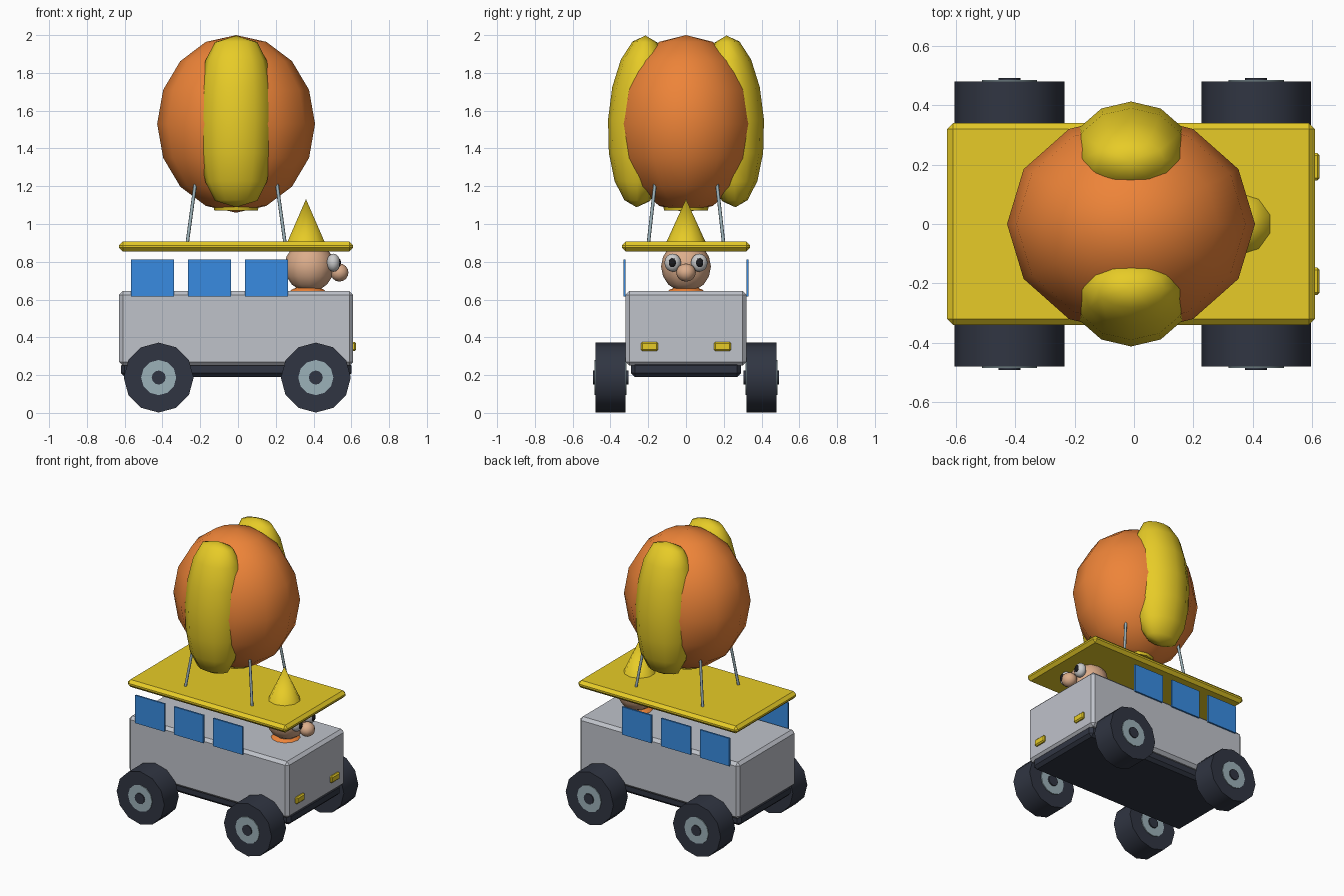
import bpy, bmesh, math
from mathutils import Vector, Matrix

if "Cube" in bpy.data.objects:
    bpy.data.objects.remove(bpy.data.objects["Cube"])


def mat(name, rgb):
    m = bpy.data.materials.new(name)
    m.diffuse_color = (*rgb, 1)
    m.use_nodes = True
    m.node_tree.nodes["Principled BSDF"].inputs["Base Color"].default_value = m.diffuse_color
    return m


ORANGE = mat("orange", (0.85, 0.23, 0.04))
YELLOW = mat("yellow", (0.80, 0.60, 0.02))
DARK = mat("dark", (0.03, 0.036, 0.055))
BLUE = mat("blue", (0.04, 0.26, 0.75))
STEEL = mat("steel", (0.33, 0.44, 0.48))
SILVER = mat("silver", (0.52, 0.54, 0.59))
SKIN = mat("skin", (0.72, 0.42, 0.26))
WHITE = mat("white", (0.85, 0.85, 0.85))
BLACK = mat("black", (0.01, 0.01, 0.012))


def finish(bm, name, material, angle=None):
    bmesh.ops.recalc_face_normals(bm, faces=bm.faces)
    me = bpy.data.meshes.new(name)
    bm.to_mesh(me)
    bm.free()
    me.materials.append(material)
    ob = bpy.data.objects.new(name, me)
    bpy.context.collection.objects.link(ob)
    if angle:
        bpy.ops.object.select_all(action='DESELECT')
        ob.select_set(True)
        bpy.context.view_layer.objects.active = ob
        bpy.ops.object.shade_smooth_by_angle(angle=math.radians(angle))
    return ob


def box(name, lo, hi, material, bevel=0.0):
    lo, hi = Vector(lo), Vector(hi)
    bm = bmesh.new()
    bmesh.ops.create_cube(bm, size=1, matrix=Matrix.Translation((lo + hi) / 2)
                          @ Matrix.Diagonal((*(hi - lo), 1)))
    if bevel:
        bmesh.ops.bevel(bm, geom=bm.edges[:], offset=bevel, segments=1,
                        affect='EDGES', profile=0.5)
    return finish(bm, name, material)


def ellipsoid(name, centre, radii, material, seg=12, rings=8, fullness=0.0, tilt=0.0):
    # fullness widens x toward the poles; tilt leans about x
    bm = bmesh.new()
    bmesh.ops.create_uvsphere(bm, u_segments=seg, v_segments=rings, radius=1)
    for v in bm.verts:
        r = math.hypot(v.co.x, v.co.y)
        if fullness and r > 0.01:
            v.co.x *= r ** -fullness
    bm.transform(Matrix.Translation(centre) @ Matrix.Rotation(tilt, 4, 'X')
                 @ Matrix.Diagonal((*radii, 1)))
    return finish(bm, name, material, 60)


def rod(name, a, b, r1, r2, material, seg=12):
    a, b = Vector(a), Vector(b)
    bm = bmesh.new()
    bmesh.ops.create_cone(bm, cap_ends=True, segments=seg, radius1=r1, radius2=r2,
                          depth=(b - a).length)
    rot = Vector((0, 0, 1)).rotation_difference(b - a).to_matrix().to_4x4()
    bm.transform(Matrix.Translation((a + b) / 2) @ rot)
    return finish(bm, name, material, 50)


# Bus body, chassis and roof
box("bus_body", (-0.63, -0.32, 0.25), (0.61, 0.32, 0.645), SILVER, 0.02)
box("chassis", (-0.62, -0.29, 0.19), (0.60, 0.29, 0.27), DARK, 0.02)
box("roof", (-0.63, -0.34, 0.855), (0.61, 0.34, 0.907), YELLOW, 0.02)

for s, side in ((-1, "front"), (1, "back")):
    # Window panes
    for i, x in enumerate((-0.453, -0.152, 0.152)):
        box(f"window_{side}_{i + 1}", (x - 0.114, s * 0.325 - 0.006, 0.617),
            (x + 0.114, s * 0.325 + 0.006, 0.812), BLUE)
    # Wheels: tyre, rim and hub
    for x, end in ((-0.42, "rear"), (0.412, "lead")):
        for part, y0, y1, r, m in (("tyre", 0.32, 0.48, 0.185, DARK),
                                   ("rim", 0.314, 0.485, 0.093, STEEL),
                                   ("hub", 0.305, 0.492, 0.037, DARK)):
            rod(f"{part}_{side}_{end}", (x, s * y0, 0.187), (x, s * y1, 0.187), r, r, m)
    # Headlights
    box(f"headlight_{side}", (0.60, s * 0.193 - 0.046, 0.328),
        (0.626, s * 0.193 + 0.046, 0.376), YELLOW, 0.008)
    # Balloon side panels and ropes
    ellipsoid(f"balloon_panel_{side}", (-0.01, s * 0.238, 1.543), (0.2, 0.175, 0.455),
              YELLOW, fullness=0.4, tilt=s * math.radians(3))
    for t, end in ((-1, "rear"), (1, "lead")):
        rod(f"rope_{side}_{end}", (-0.01 + t * 0.26, s * 0.2, 0.89),
            (-0.01 + t * 0.215, s * 0.163, 1.22), 0.009, 0.009, STEEL, 8)
    # Eyes and pupils
    ellipsoid(f"eye_{side}", (0.505, s * 0.07, 0.795), (0.036, 0.044, 0.048), WHITE, 12, 8)
    ellipsoid(f"pupil_{side}", (0.53, s * 0.072, 0.795), (0.016, 0.022, 0.026), BLACK, 10, 6)

# Balloon envelope and its base ring
ellipsoid("balloon", (-0.01, 0, 1.53), (0.418, 0.37, 0.47), ORANGE)
rod("balloon_base", (-0.01, 0, 1.072), (-0.01, 0, 1.092), 0.115, 0.12, YELLOW)

# Driver
ellipsoid("driver_torso", (0.37, 0, 0.60), (0.12, 0.12, 0.075), ORANGE, 12, 8)
ellipsoid("driver_head", (0.378, 0, 0.775), (0.132, 0.132, 0.135), SKIN, 12, 8)
ellipsoid("driver_nose", (0.537, 0, 0.743), (0.05, 0.052, 0.048), SKIN, 10, 8)
rod("driver_hat", (0.36, 0, 0.88), (0.36, 0, 1.132), 0.115, 0.0, YELLOW, 10)
